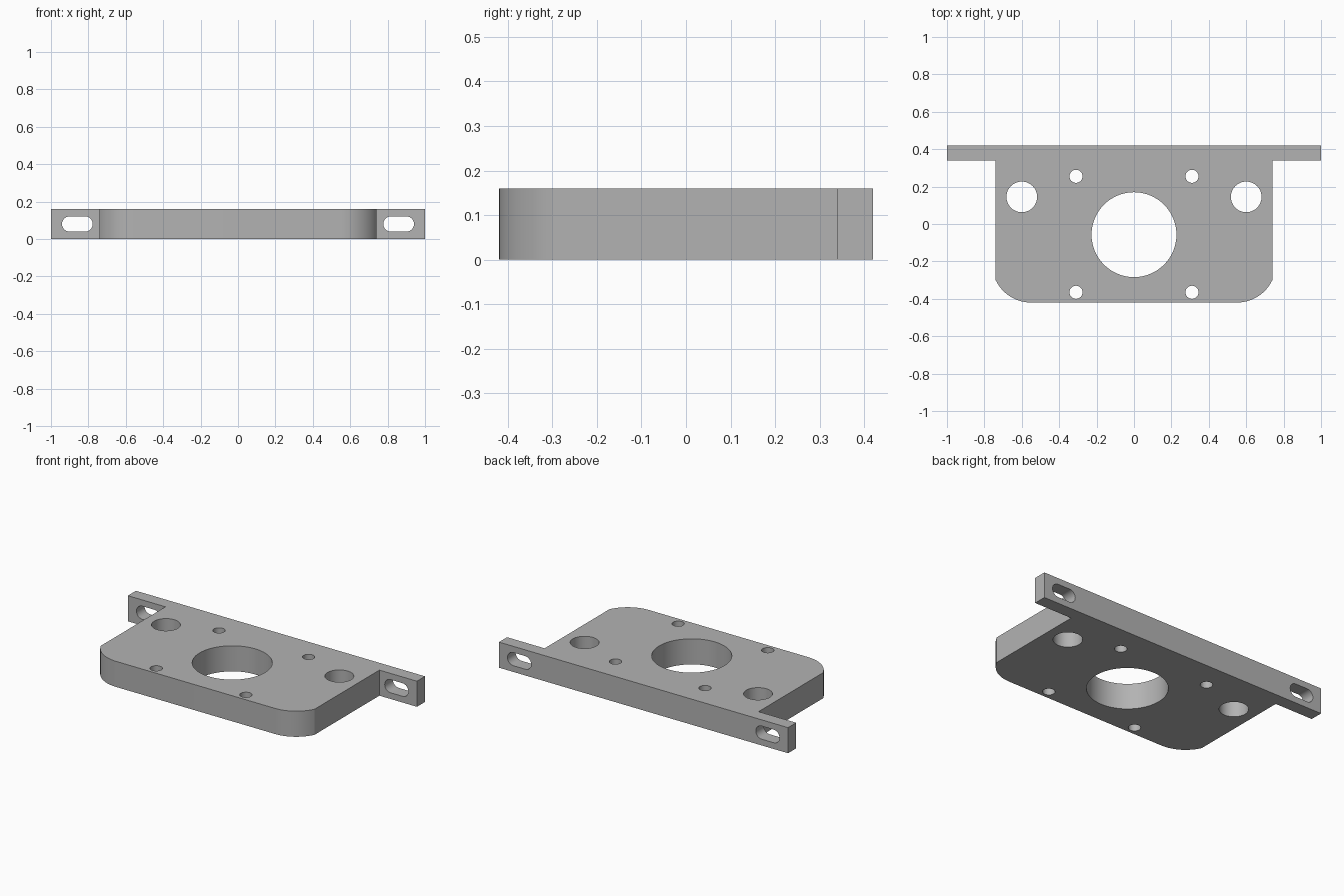
import bpy
import bmesh
from math import sin, cos, pi, asin
from mathutils import Matrix, Vector

old = bpy.data.objects.get("Cube")
if old:
    bpy.data.objects.remove(old, do_unlink=True)

HEIGHT = 0.16      # plate thickness
DEPTH = 0.42       # half of the front-to-back size
BODY = 0.74        # half width of the plate
FLANGE_Y = 0.34    # front face of the mounting flange

steel = bpy.data.materials.new("plain_grey")
steel.use_nodes = True
grey = (0.45, 0.45, 0.45, 1)
steel.diffuse_color = grey
steel.node_tree.nodes["Principled BSDF"].inputs["Base Color"].default_value = grey


def arc(cx, cy, r, start, end, steps):
    return [(cx + r * cos(start + (end - start) * i / steps),
             cy + r * sin(start + (end - start) * i / steps)) for i in range(steps + 1)]


def prism(name, outline, low, high, matrix=None):
    """Extrude a counter-clockwise outline from low to high along local z."""
    bm = bmesh.new()
    face = bm.faces.new([bm.verts.new((x, y, low)) for x, y in outline])
    extruded = bmesh.ops.extrude_face_region(bm, geom=[face])
    top = [v for v in extruded["geom"] if isinstance(v, bmesh.types.BMVert)]
    bmesh.ops.translate(bm, verts=top, vec=Vector((0, 0, high - low)))
    if matrix:
        bm.transform(matrix)
    bmesh.ops.recalc_face_normals(bm, faces=bm.faces)
    mesh = bpy.data.meshes.new(name)
    bm.to_mesh(mesh)
    bm.free()
    mesh.materials.append(steel)
    obj = bpy.data.objects.new(name, mesh)
    bpy.context.collection.objects.link(obj)
    return obj


# Plate with rounded front corners and a wider flange along the back
radius, corner_x = 0.21, 0.55
sweep = asin((BODY - corner_x) / radius)
right_half = arc(corner_x, radius - DEPTH, radius, -pi / 2, -pi / 2 + sweep, 12)
right_half += [(BODY, FLANGE_Y), (1, FLANGE_Y), (1, DEPTH)]
left_half = [(-x, y) for x, y in reversed(right_half)]
plate = prism("mounting_plate", right_half + left_half, 0, HEIGHT)

cutters = []


def round_hole(name, x, y, r, sides):
    cutters.append(prism(name, arc(x, y, r, 0, 2 * pi, sides)[:-1], -0.1, HEIGHT + 0.1))


# Central bore, locating holes and screw holes
round_hole("bore_cutter", 0, -0.057, 0.227, 64)
for side in (-1, 1):
    round_hole("locating_hole_cutter", side * 0.6, 0.145, 0.082, 48)
    for y in (0.255, -0.365):
        round_hole("screw_hole_cutter", side * 0.31, y, 0.035, 32)

# Slots through the flange ears, running front to back
upright = Matrix.Rotation(pi / 2, 4, "X")
for side in (-1, 1):
    mid, half, r = side * 0.859, 0.041, 0.041
    slot = arc(mid + half, HEIGHT / 2, r, -pi / 2, pi / 2, 16)
    slot += arc(mid - half, HEIGHT / 2, r, pi / 2, 3 * pi / 2, 16)
    cutters.append(prism("slot_cutter", slot, -0.5, -0.26, upright))

# Cut the openings and keep only the finished plate
bpy.context.view_layer.objects.active = plate
plate.select_set(True)
for cutter in cutters:
    cut = plate.modifiers.new(cutter.name, "BOOLEAN")
    cut.operation = "DIFFERENCE"
    cut.solver = "EXACT"
    cut.object = cutter
    bpy.ops.object.modifier_apply(modifier=cut.name)
    bpy.data.objects.remove(cutter, do_unlink=True)

bpy.ops.object.shade_smooth_by_angle(angle=pi / 9)
